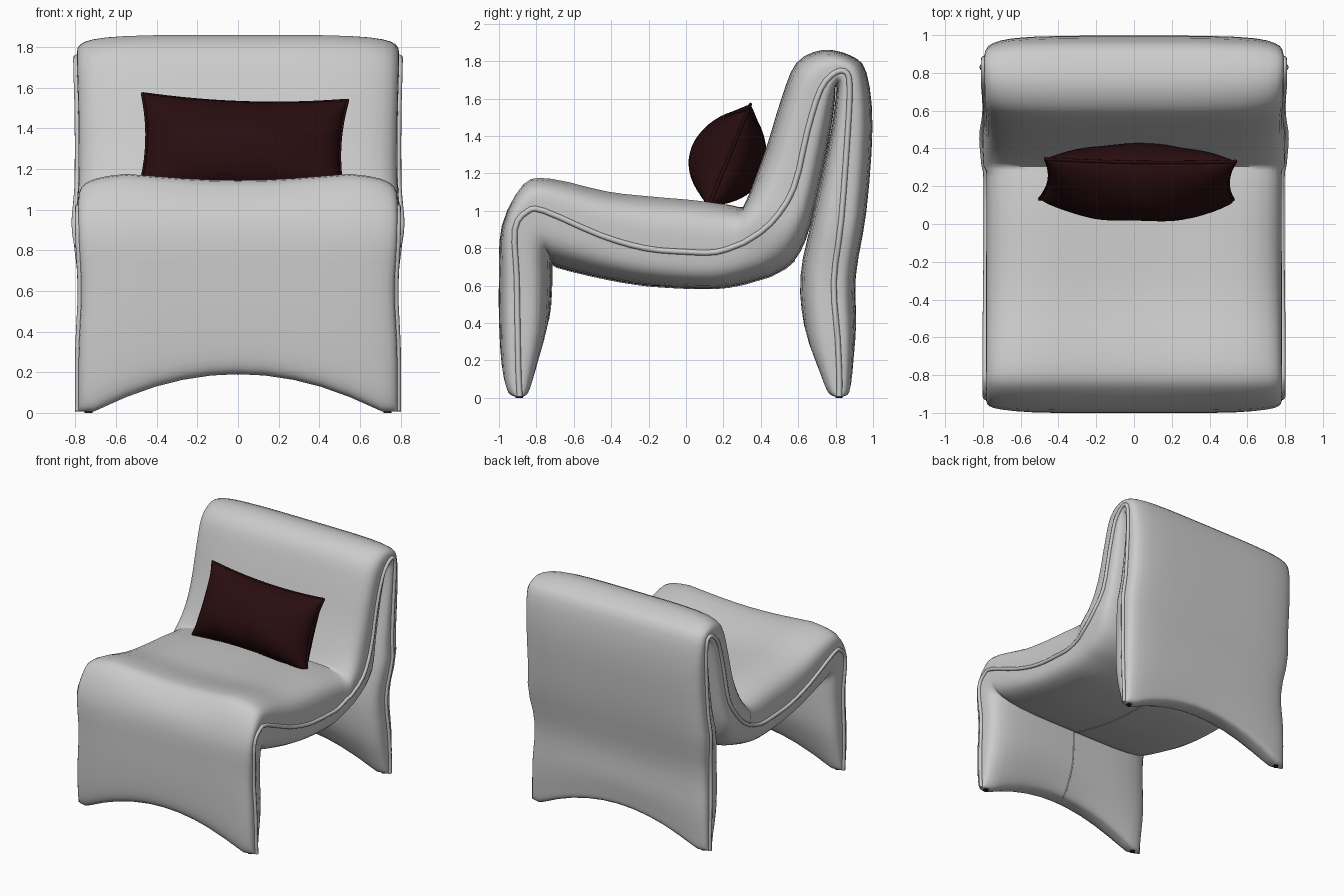
import bpy, bmesh, math
from mathutils import Vector, Matrix

if "Cube" in bpy.data.objects:
    bpy.data.objects.remove(bpy.data.objects["Cube"])

W = 0.785     # half width of the upholstered strip
N = 4.5       # squareness of its cross-section

# Stations: outer y,z / side seam y,z / inner y,z
seat_stations = [
    (-.925, .008, -.89, .008, -.86, .008), (-.965, .03, -.89, .03, -.832, .03),
    (-.99, .12, -.895, .12, -.795, .12),
    (-1.0, .35, -.90, .35, -.735, .35), (-1.0, .65, -.905, .65, -.72, .60),
    (-.985, .92, -.915, .90, -.72, .715), (-.87, 1.15, -.85, .995, -.715, .735),
    (-.72, 1.18, -.76, 1.0, -.69, .70), (-.42, 1.115, -.46, .87, -.42, .635),
    (-.18, 1.09, -.22, .80, -.20, .60), (.05, 1.07, 0, .78, .05, .58),
    (.22, 1.045, .165, .78, .23, .59), (.305, 1.02, .31, .83, .45, .65)]
back_stations = [
    (.305, 1.02, .31, .83, .45, .65), (.35, 1.12, .45, .93, .58, .735),
    (.43, 1.34, .575, 1.12, .668, .93), (.51, 1.60, .65, 1.43, .765, 1.38),
    (.59, 1.79, .72, 1.65, .795, 1.58), (.73, 1.86, .80, 1.74, .80, 1.66),
    (.88, 1.83, .862, 1.735, .804, 1.65), (.965, 1.74, .875, 1.64, .797, 1.58),
    (.997, 1.45, .865, 1.42, .77, 1.40), (.965, 1.0, .83, .95, .672, .95),
    (.908, .65, .79, .62, .612, .65), (.91, .33, .81, .33, .63, .33),
    (.897, .12, .82, .12, .70, .12), (.885, .03, .82, .03, .745, .03),
    (.85, .008, .82, .008, .785, .008)]


def smooth_path(pts, steps=3):
    """Catmull-Rom interpolation of stations."""
    p = [Vector(q) for q in pts]
    out = []
    for i in range(len(p) - 1):
        a, b, c, d = p[max(i - 1, 0)], p[i], p[i + 1], p[min(i + 2, len(p) - 1)]
        for s in range(steps):
            t = s / steps
            out.append(0.5 * (2 * b + (c - a) * t + (2 * a - 5 * b + 4 * c - d) * t * t
                              + (3 * b - a - 3 * c + d) * t ** 3))
    return out + [p[-1]]


def place(x, y, z):
    """Waist the sides a little and arch the lower edges of the legs."""
    wide = 1 - .018 * math.exp(-((z - .6) / .2) ** 2)
    if y > .3:
        wide += .022 * math.exp(-((z - .93) / .12) ** 2) + .01 * math.exp(-((z - 1.75) / .2) ** 2)
    if z < .6:
        z += .185 * max(0, 1 - (x / .7) ** 2) * (1 - z / .6)
    return Vector((x * wide, y, z))


def finish(bm, name, angle=50):
    bmesh.ops.recalc_face_normals(bm, faces=bm.faces)
    me = bpy.data.meshes.new(name)
    bm.to_mesh(me)
    bm.free()
    ob = bpy.data.objects.new(name, me)
    bpy.context.collection.objects.link(ob)
    bpy.context.view_layer.objects.active = ob
    ob.select_set(True)
    bpy.ops.object.shade_smooth_by_angle(angle=math.radians(angle))
    ob.select_set(False)
    return ob


def tube(name, pts, r, cyclic=False):
    cu = bpy.data.curves.new(name, 'CURVE')
    cu.dimensions = '3D'
    cu.bevel_depth = r
    cu.bevel_resolution = 2
    cu.use_fill_caps = True
    sp = cu.splines.new('POLY')
    sp.points.add(len(pts) - 1)
    for p, co in zip(sp.points, pts):
        p.co = (*co, 1)
    sp.use_cyclic_u = cyclic
    ob = bpy.data.objects.new(name, cu)
    bpy.context.collection.objects.link(ob)
    return ob


# Body: one padded strip forming front leg, seat, back and rear leg
path = smooth_path(seat_stations) + smooth_path(back_stations)[1:]
half = [1, .9995, .995, .98, .95, .9, .82, .7, .52, .35, .17]
xs = half + [0] + [-h for h in reversed(half)]
bm = bmesh.new()
rings = []
for st in path:
    O, S, I = Vector(st[0:2]), Vector(st[2:4]), Vector(st[4:6])
    sag = .04 * max(0, min(1, (O.y - 1.0) / .1)) if O.x < .3 else 0
    ring = []
    for side, order in ((O, xs), (I, xs[-2:0:-1])):
        for u in order:
            f = max(0, 1 - abs(u) ** N) ** (1 / N)
            p = S + (side - S) * f
            co = place(u * W, p.x, p.y)
            if side is O:
                co.z -= sag * max(0, 1 - (u * W / .55) ** 2)
            ring.append(bm.verts.new(co))
    rings.append(ring)
for a, b in zip(rings, rings[1:]):
    for i in range(len(a)):
        j = (i + 1) % len(a)
        bm.faces.new((a[i], a[j], b[j], b[i]))
# Narrow soles as strips between outer and inner edges
for r in (rings[0], rings[-1]):
    n = len(r)
    for i in range(n // 2):
        q = [r[i], r[i + 1], r[(n - i - 1) % n], r[(n - i) % n]]
        bm.faces.new(list(dict.fromkeys(q)))
finish(bm, "chair_body", 60)

# Piping along both sides and a fine seam under the middle
for sx, label in ((-1, "left"), (1, "right")):
    tube("piping_" + label, [place(sx * (W + .003), s[2], s[3]) for s in path], .015)
tube("underside_seam", [place(0, s[4], s[5]) for s in path if s[4] < .6 and s[5] < .8], .005)

# Small dark glides under the leg corners
dark = bpy.data.materials.new("dark_glide")
dark.diffuse_color = (.02, .02, .02, 1)
dark.use_nodes = True
dark.node_tree.nodes["Principled BSDF"].inputs["Base Color"].default_value = dark.diffuse_color
for sx in (-1, 1):
    for y in (-.892, .818):
        bpy.ops.mesh.primitive_cylinder_add(vertices=12, radius=.02, depth=.02,
                                            location=(sx * .735, y, .01))
        bpy.context.object.name = "foot_glide"
        bpy.context.object.data.materials.append(dark)
        bpy.context.object.select_set(False)

# Throw cushion leaning on the back
red = bpy.data.materials.new("dark_red_fabric")
red.diffuse_color = (.022, .004, .005, 1)
red.use_nodes = True
red.node_tree.nodes["Principled BSDF"].inputs["Base Color"].default_value = red.diffuse_color
up, out = Vector((0, .38, .925)), Vector((0, -.925, .38))
spin = Matrix.Rotation(math.radians(-2), 3, out)
if (spin @ Vector((1, 0, 0))).z > 0:      # the right end hangs lower
    spin.transpose()


def cushion_point(u, v, s):
    x = .515 * u * (1 - .07 * (1 - v * v)) * (1 - .01 * (1 + v))
    h = .28 * v * (1 - .11 * (1 - u * u))
    t = s * .2 * max(0, 1 - u * u) ** .42 * max(0, 1 - v * v) ** .55 * (1 - .18 * v)
    t *= 1 + .03 * math.sin(7 * u + 3 * v)
    return Vector((.025, .232, 1.295)) + spin @ (Vector((x, 0, 0)) + up * h + out * t)


bm = bmesh.new()
G = 24
ease = [math.sin(math.pi / 2 * (2 * i / G - 1)) for i in range(G + 1)]
for s in (-1, 1):
    g = [[bm.verts.new(cushion_point(u, v, s)) for u in ease] for v in ease]
    for j in range(G):
        for i in range(G):
            bm.faces.new((g[j][i], g[j][i + 1], g[j + 1][i + 1], g[j + 1][i]))
bmesh.ops.remove_doubles(bm, verts=bm.verts, dist=.0005)
finish(bm, "cushion", 60).data.materials.append(red)

rim = ([(u, -1) for u in ease[:-1]] + [(1, v) for v in ease[:-1]]
       + [(-u, 1) for u in ease[:-1]] + [(-1, -v) for v in ease[:-1]])
tube("cushion_piping", [cushion_point(u, v, 0) for u, v in rim], .009, True).data.materials.append(red)
